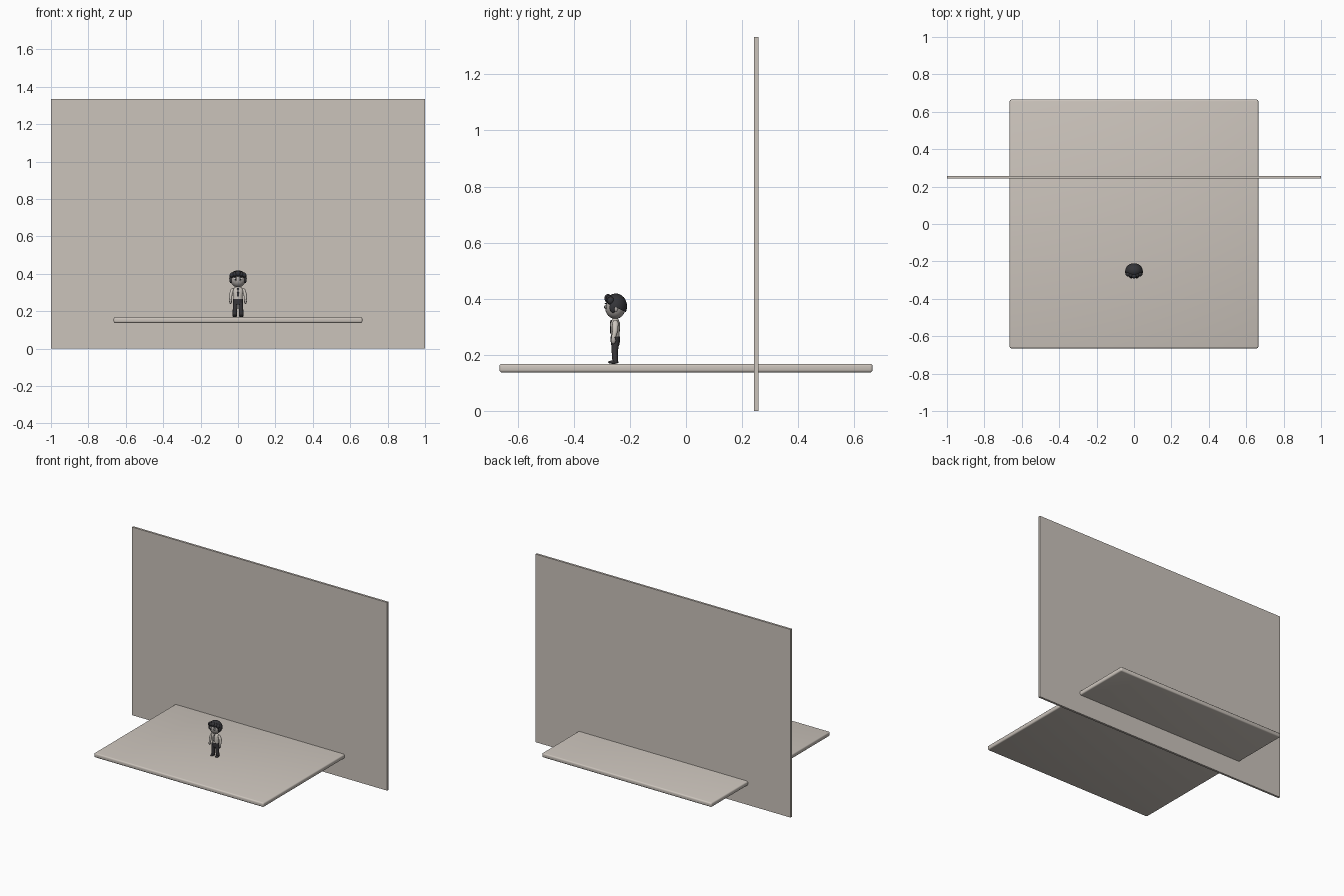
import bpy, bmesh, math
from mathutils import Vector

old = bpy.data.objects.get("Cube")
if old:
    bpy.data.objects.remove(old, do_unlink=True)


def material(name, r, g, b):
    m = bpy.data.materials.new(name)
    m.use_nodes = True
    m.diffuse_color = (r, g, b, 1)
    bsdf = next(n for n in m.node_tree.nodes if n.type == 'BSDF_PRINCIPLED')
    bsdf.inputs["Base Color"].default_value = (r, g, b, 1)
    bsdf.inputs["Roughness"].default_value = 0.8
    return m


STONE = material("warm stone", 0.60, 0.55, 0.50)
SHIRT = material("pale shirt", 0.60, 0.56, 0.51)
SKIN = material("grey skin", 0.42, 0.39, 0.37)
HAIR = material("dark hair", 0.035, 0.035, 0.04)
CLOTH = material("dark cloth", 0.04, 0.038, 0.042)
WHITE = material("eye white", 0.75, 0.74, 0.72)
CY = -0.252      # depth at which the figure stands
FLOOR = 0.168    # top of the platform


def finish(name, bm, mat, smooth=True):
    bmesh.ops.recalc_face_normals(bm, faces=bm.faces)
    me = bpy.data.meshes.new(name)
    bm.to_mesh(me)
    bm.free()
    me.materials.append(mat)
    ob = bpy.data.objects.new(name, me)
    bpy.context.collection.objects.link(ob)
    if smooth:
        bpy.ops.object.select_all(action='DESELECT')
        ob.select_set(True)
        bpy.context.view_layer.objects.active = ob
        bpy.ops.object.shade_smooth_by_angle(angle=math.radians(40))
    return ob


def box(name, centre, size, mat, bevel=0, segments=3):
    bm = bmesh.new()
    bmesh.ops.create_cube(bm, size=1)
    for v in bm.verts:
        v.co = Vector(centre) + v.co * Vector(size)
    if bevel:
        bmesh.ops.bevel(bm, geom=bm.edges[:], offset=bevel, segments=segments,
                        profile=0.5, affect='EDGES')
    return finish(name, bm, mat, bevel > 0)


def ball(name, centre, radii, mat, keep=None, segments=24):
    bm = bmesh.new()
    bmesh.ops.create_uvsphere(bm, u_segments=segments, v_segments=segments // 2, radius=1)
    for v in bm.verts:
        v.co = Vector(centre) + v.co * Vector(radii)
    if keep:
        point, normal = keep
        cut = bmesh.ops.bisect_plane(bm, geom=bm.verts[:] + bm.edges[:] + bm.faces[:],
                                     plane_co=point, plane_no=normal, clear_inner=True)
        rim = [e for e in cut["geom_cut"] if isinstance(e, bmesh.types.BMEdge)]
        bmesh.ops.contextual_create(bm, geom=rim)
    return finish(name, bm, mat)


def loft(name, rings, mat, sides=16):
    """Closed tube through elliptical rings given as x, y, z, rx, ry."""
    bm = bmesh.new()
    loops = []
    for x, y, z, rx, ry in rings:
        turn = [math.tau * i / sides for i in range(sides)]
        loops.append([bm.verts.new((x + rx * math.cos(a), CY + y + ry * math.sin(a), z))
                      for a in turn])
    for low, high in zip(loops, loops[1:]):
        for i in range(sides):
            j = (i + 1) % sides
            bm.faces.new((low[i], low[j], high[j], high[i]))
    bm.faces.new(loops[0])
    bm.faces.new(loops[-1])
    return finish(name, bm, mat)


# Setting: upright wall and the platform passing through it
box("back_wall", (0, 0.25, 0.667), (2, 0.015, 1.333), STONE)
box("platform", (0, 0, 0.153), (1.33, 1.33, 0.031), STONE, 0.009)

# Torso, neck and clothing
loft("shirt", [(0, 0, 0.255, 0.025, 0.015), (0, 0, 0.285, 0.024, 0.016),
               (0, 0, 0.312, 0.029, 0.017), (0, 0, 0.325, 0.022, 0.012),
               (0, 0, 0.330, 0.011, 0.009)], SHIRT)
loft("hips", [(0, 0, 0.236, 0.024, 0.015), (0, 0, 0.252, 0.028, 0.017),
              (0, 0, 0.266, 0.026, 0.017)], CLOTH)
loft("neck", [(0, 0, 0.322, 0.009, 0.009), (0, 0, 0.345, 0.009, 0.009)], SKIN)
loft("tie", [(0, -0.017, 0.276, 0.001, 0.002), (0, -0.017, 0.284, 0.006, 0.002),
             (0, -0.017, 0.312, 0.003, 0.002), (0, -0.014, 0.324, 0.006, 0.003)], CLOTH, 8)

# Limbs, one of each per side
for side, s in (("left", 1), ("right", -1)):
    loft(side + "_leg", [(s * .017, 0, FLOOR + .006, .012, .010),
                         (s * .016, -.002, 0.212, .012, .011),
                         (s * .014, 0, 0.248, .014, .015)], CLOTH)
    ball(side + "_shoe", (s * .018, CY - .007, FLOOR + .006), (.012, .019, .006), CLOTH)
    loft(side + "_sleeve", [(s * .040, -.006, 0.262, .007, .008),
                            (s * .039, 0, 0.288, .009, .010),
                            (s * .031, 0, 0.314, .009, .011),
                            (s * .025, 0, 0.324, .005, .006)], SHIRT)
    ball(side + "_hand", (s * .040, CY - .007, 0.252), (.007, .009, .013), SKIN)
    ball(side + "_ear", (s * .041, CY + .002, 0.364), (.005, .007, .010), SKIN)
    ball(side + "_eye", (s * .015, CY - .034, 0.371), (.008, .004, .008), WHITE)
    ball(side + "_pupil", (s * .014, CY - .037, 0.371), (.004, .003, .005), HAIR)
    ball(side + "_brow", (s * .016, CY - .034, 0.383), (.009, .004, .002), HAIR)
    ball(side + "_sideburn", (s * .038, CY - .008, 0.369), (.008, .013, .019), HAIR)

# Head, swept hair cap and a rolled fringe
ball("head", (0, CY, 0.368), (.040, .036, .040), SKIN)
ball("hair_cap", (0, CY + .002, 0.373), (.047, .040, .046), HAIR,
     keep=((0, CY, 0.371), (0, 0.5, 1)))
for i in range(5):
    t = (i - 2) / 2
    ball(f"fringe_lock_{i + 1}", (t * .030, CY - .026 + abs(t) * .010, 0.402 - abs(t) * .009),
         (.015, .013, .015), HAIR, segments=16)
